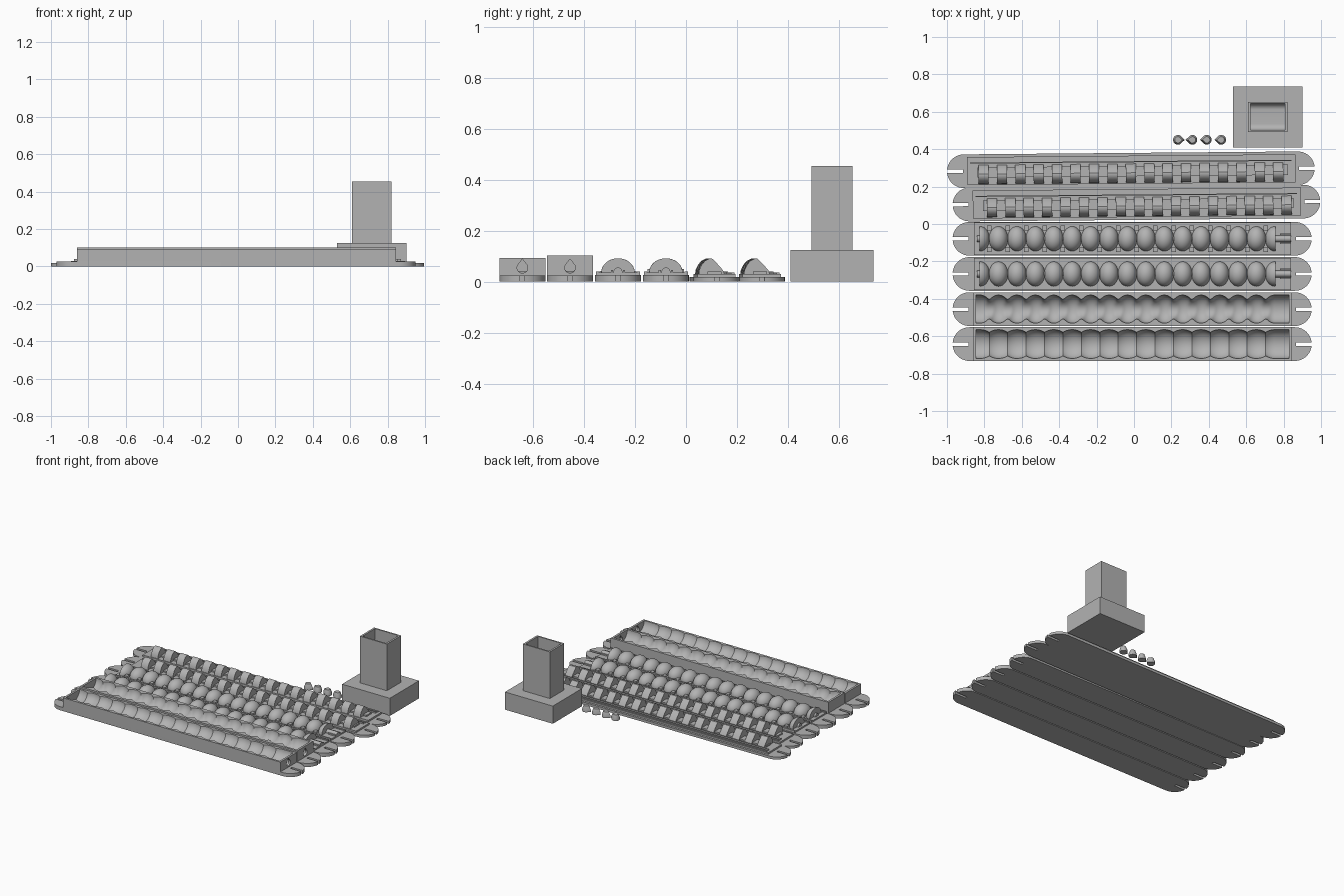
import bpy, bmesh, math
from mathutils import Matrix, Vector

if "Cube" in bpy.data.objects:
    bpy.data.objects.remove(bpy.data.objects["Cube"])

grey = bpy.data.materials.new("plain_grey")
grey.use_nodes = True
grey.diffuse_color = (0.45, 0.45, 0.45, 1)
grey.node_tree.nodes["Principled BSDF"].inputs["Base Color"].default_value = (0.45, 0.45, 0.45, 1)

PITCH = 0.0985
MID = -0.025


def box(bm, x, y, z):
    size = Vector((x[1] - x[0], y[1] - y[0], z[1] - z[0]))
    mid = Vector((sum(x) / 2, sum(y) / 2, sum(z) / 2))
    bmesh.ops.create_cube(bm, size=1, matrix=Matrix.Translation(mid) @ Matrix.Diagonal((*size, 1)))


def loft(bm, sections):
    """Skin a closed solid through outlines that have equal point counts."""
    rings = [[bm.verts.new(p) for p in s] for s in sections]
    for a, b in zip(rings, rings[1:]):
        for i in range(len(a)):
            j = (i + 1) % len(a)
            bm.faces.new((a[i], a[j], b[j], b[i]))
    bm.faces.new(list(reversed(rings[0])))
    bm.faces.new(rings[-1])


def bar(bm, x, outline):
    """Extrude a y-z outline along x."""
    loft(bm, [[(u, y, z) for y, z in outline] for u in x])


def egg(bm, x, z, radii):
    bmesh.ops.create_uvsphere(bm, u_segments=32, v_segments=16, radius=1,
                              matrix=Matrix.Translation((x, 0, z)) @ Matrix.Diagonal((*radii, 1)))


def trim(bm, co, no):
    """Cut away everything on the side the normal points to."""
    bmesh.ops.bisect_plane(bm, geom=bm.verts[:] + bm.edges[:] + bm.faces[:],
                           plane_co=co, plane_no=no, clear_outer=True)


def finish(bm, name, loc=(0, 0, 0), turn=0):
    bmesh.ops.recalc_face_normals(bm, faces=bm.faces[:])
    mesh = bpy.data.meshes.new(name)
    bm.to_mesh(mesh)
    bm.free()
    mesh.materials.append(grey)
    mesh.shade_smooth()
    mesh.set_sharp_from_angle(angle=math.radians(35))
    ob = bpy.data.objects.new(name, mesh)
    bpy.context.collection.objects.link(ob)
    ob.location, ob.rotation_euler.z = loc, turn


def tray_base(name, half, thick, loc, turn=0):
    """Long plate with round, slotted ends."""
    r, slot, depth = 0.09, 0.009, 0.085
    a0 = math.asin(slot / r)
    low = [-math.pi / 2 + (math.pi / 2 - a0) * i / 10 for i in range(11)]
    arc = [(half - r + r * math.cos(a), r * math.sin(a)) for a in low]
    end = arc + [(half - depth, -slot), (half - depth, slot)] + [(x, -y) for x, y in reversed(arc)]
    outline = end + [(-x, -y) for x, y in end]
    bm = bmesh.new()
    loft(bm, [[(x, y, z) for x, y in outline] for z in (0, thick)])
    finish(bm, name, loc, turn)


def cavity_section(x, top, egg_radii, trough):
    """Tray cross-section at x: a block with a hollow in its top."""
    k = max(-8, min(8, round((x - MID) / PITCH)))
    dx = x - MID - k * PITCH
    if abs(k) == 8 and dx * k > 0:
        dx = 0
    f = math.sqrt(1 - (dx / egg_radii[0]) ** 2)
    ry, rz = egg_radii[1] * f, egg_radii[2] * f
    hollow = []
    for i in range(25):
        c, s = math.cos(math.pi * i / 24), math.sin(math.pi * i / 24)
        reach = max(1 / math.hypot(c / a, s / b) for a, b in ((ry, rz), trough))
        hollow.append((x, -c * reach, top - s * reach))
    return [(x, -0.09, 0), (x, -0.09, top)] + hollow + [(x, 0.09, top), (x, 0.09, 0)]


# Two hollow trays with a row of egg-shaped cavities
for name, y, top, radii, trough in (
        ("front_cavity_tray", -0.642, 0.094, (0.085, 0.077, 0.066), (0.05, 0.04)),
        ("second_cavity_tray", -0.455, 0.102, (0.062, 0.075, 0.068), (0.052, 0.062))):
    loc = (-0.01, y, 0)
    tray_base(name + "_base", 0.96, 0.025, loc)
    bm = bmesh.new()
    stations = [MID + PITCH * i / 12 for i in range(-96, 97)]
    loft(bm, [cavity_section(x, top, radii, trough) for x in [-0.835] + stations + [0.84]])
    finish(bm, name + "_body", loc)
    bm = bmesh.new()
    box(bm, (-0.85, -0.835), (-0.09, 0.09), (0, top))
    finish(bm, name + "_closed_end", loc)
    # End wall in two halves around a teardrop spout
    half_drop = [math.radians(-90 + 120 * i / 10) for i in range(11)]
    edge = [(0.021 * math.cos(a), 0.055 + 0.021 * math.sin(a)) for a in half_drop]
    wall = [(0, 0), (0.09, 0), (0.09, top), (0, top), (0, 0.089)] + edge[::-1]
    bm = bmesh.new()
    for s in (-1, 1):
        bar(bm, (0.84, 0.855), [(s * u, v) for u, v in wall])
    finish(bm, name + "_spout_end", loc)

# Two trays carrying a row of raised eggs
EGG = (0.051, 0.066, 0.056)
for name, y, rail in (("first_egg_tray", -0.267, 0.042), ("second_egg_tray", -0.079, 0.05)):
    loc = (-0.01, y, 0)
    tray_base(name + "_base", 0.96, 0.026, loc)
    bm = bmesh.new()
    box(bm, (-0.845, 0.85), (-0.086, 0.086), (0, 0.036))
    for s in (-1, 1):
        box(bm, (-0.845, 0.85), sorted((s * 0.074, s * 0.086)), (0.03, 0.041))
        for k in range(-8, 8):
            x = MID + (k + 0.5) * PITCH
            box(bm, (x - 0.012, x + 0.012), sorted((s * 0.045, s * 0.072)), (0.03, rail))
        box(bm, (0.79, 0.85), sorted((s * 0.02, s * 0.028)), (0.03, 0.045))
    finish(bm, name + "_plate", loc)
    bm = bmesh.new()
    for k in range(-7, 8):
        egg(bm, MID + k * PITCH, 0.036, EGG)
    trim(bm, (0, 0, 0.03), (0, 0, -1))
    finish(bm, name + "_eggs", loc)
    # Half eggs close the two ends of the row
    for s in (-1, 1):
        bm = bmesh.new()
        x = MID + s * 8 * PITCH
        egg(bm, x, 0.036, EGG)
        trim(bm, (x + s * 0.004, 0, 0), (s, 0, 0))
        bmesh.ops.holes_fill(bm, edges=bm.edges[:])
        trim(bm, (0, 0, 0.03), (0, 0, -1))
        finish(bm, name + "_end_egg", loc)
    bm = bmesh.new()
    ring = [math.tau * i / 24 for i in range(24)]
    bar(bm, (-0.83, 0.85), [(0.018 * math.cos(a), 0.036 + 0.02 * math.sin(a)) for a in ring])
    finish(bm, name + "_core", loc)

# Two slightly turned trays carrying a comb of curved teeth
tooth = [(-0.07, 0.02), (-0.068, 0.045), (-0.058, 0.066), (-0.045, 0.082), (-0.027, 0.091),
         (-0.016, 0.09), (0.004, 0.07), (0.026, 0.045), (0.036, 0.02)]
for name, x, y, mid in (("first_comb_tray", 0.013, 0.112, 0.015), ("second_comb_tray", -0.017, 0.29, 0)):
    loc, turn = (x, y, 0), math.radians(0.5)
    tray_base(name + "_base", 0.983, 0.018, loc, turn)
    bm = bmesh.new()
    box(bm, (-0.875, 0.88), (-0.075, 0.075), (0, 0.03))
    box(bm, (-0.86, 0.86), (0.04, 0.046), (0.02, 0.04))
    box(bm, (-0.86, 0.86), (0.058, 0.07), (0.02, 0.037))
    box(bm, (-0.82, 0.84), (-0.035, 0.02), (0.02, 0.04))
    finish(bm, name + "_plate", loc, turn)
    bm = bmesh.new()
    for k in range(-8, 9):
        c = mid + k * PITCH
        bar(bm, (c - 0.027, c + 0.027), tooth)
    finish(bm, name + "_teeth", loc, turn)

# Four small teardrop plugs
drop = [math.radians(150 + 15 * i) for i in range(17)]
drop = [(0.026 * math.sin(a), 0.026 * math.cos(a)) for a in drop] + [(0.036, 0)]
for i in range(4):
    s = 1 if i == 0 else -1
    bm = bmesh.new()
    loft(bm, [[(s * u * f, v * f, z) for u, v in drop] for f, z in ((1, 0), (1, 0.015), (0.65, 0.04))])
    finish(bm, "teardrop_plug", (0.235 + i * 0.077, 0.45, 0))

# Pouring tower: square foot with a rounded well, and an open chimney
spot = (0.715, 0.573, 0)
quarter = [math.radians(90 * i / 8) for i in range(9)]
curve = [(0.038 + 0.032 * math.sin(a), 0.092 - 0.032 * math.cos(a)) for a in quarter]
well = [(0.163, 0), (0.163, 0.125), (0.07, 0.125)] + curve[::-1]
bm = bmesh.new()
bar(bm, (-0.092, 0.092), well + [(-u, v) for u, v in reversed(well)])
for s in (-1, 1):
    box(bm, sorted((s * 0.092, s * 0.187)), (-0.163, 0.163), (0, 0.125))
finish(bm, "tower_foot", spot)
bm = bmesh.new()
for s in (-1, 1):
    box(bm, sorted((s * 0.092, s * 0.106)), (-0.08, 0.08), (0.125, 0.455))
    box(bm, (-0.092, 0.092), sorted((s * 0.07, s * 0.08)), (0.125, 0.455))
finish(bm, "tower_chimney", spot)
